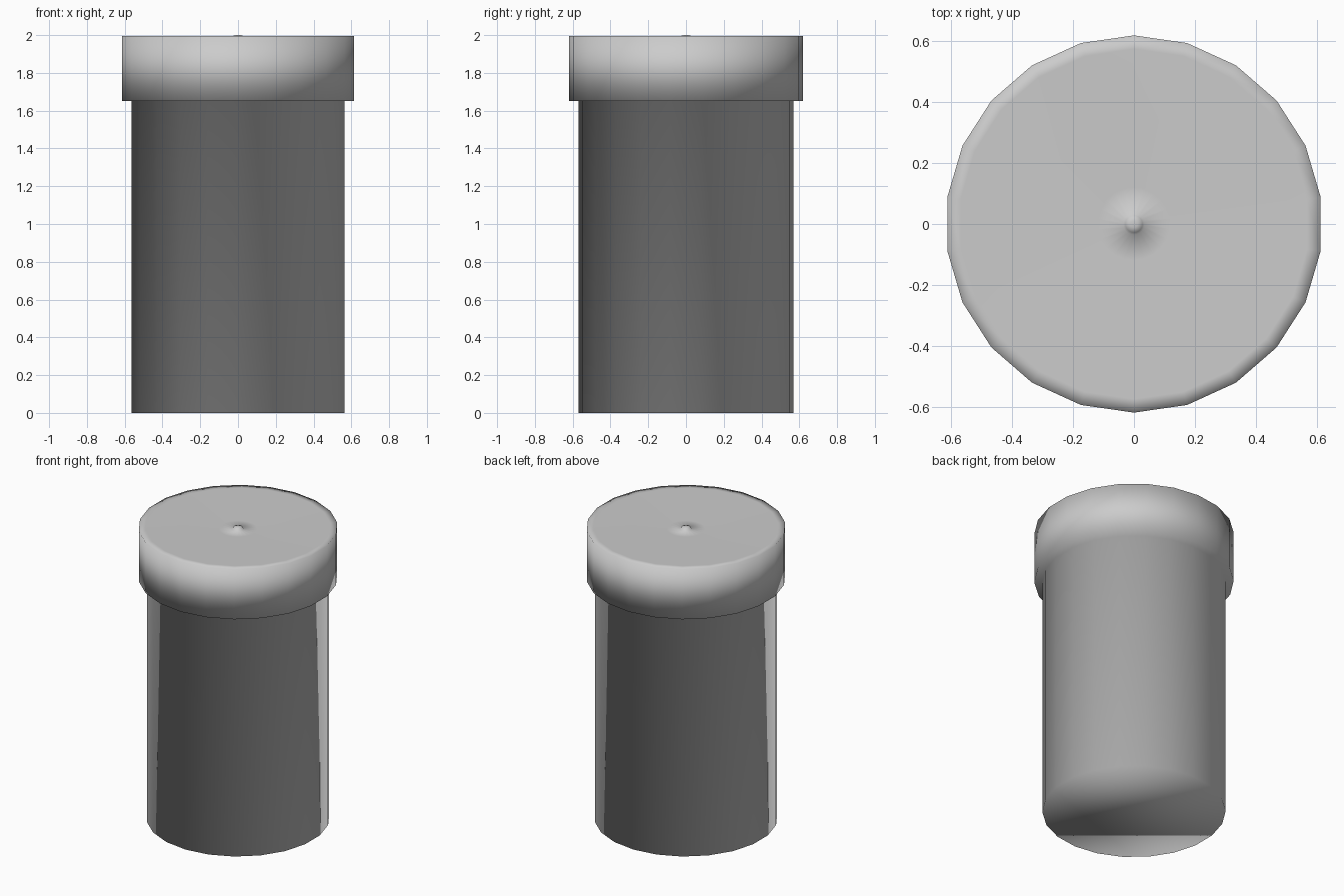
import bpy, bmesh, math

if "Cube" in bpy.data.objects:
    bpy.data.objects.remove(bpy.data.objects["Cube"])

SIDES = 22


def lathe(name, profile):
    """Revolve (radius, z) points, listed bottom to top, into a capped solid."""
    bm = bmesh.new()
    rings = []
    for r, z in profile:
        ring = []
        for i in range(SIDES):
            a = math.pi / 2 + 2 * math.pi * i / SIDES
            ring.append(bm.verts.new((r * math.cos(a), r * math.sin(a), z)))
        rings.append(ring)
    for low, high in zip(rings, rings[1:]):
        for i in range(SIDES):
            j = (i + 1) % SIDES
            bm.faces.new((low[i], low[j], high[j], high[i]))
    bm.faces.new(rings[0][::-1])
    bm.faces.new(rings[-1])
    for face in bm.faces:
        face.smooth = True
    mesh = bpy.data.meshes.new(name)
    bm.to_mesh(mesh)
    bm.free()
    obj = bpy.data.objects.new(name, mesh)
    bpy.context.collection.objects.link(obj)
    return obj


# Container: straight body, overhanging lid, slightly dished top with a tiny nub
lathe("lidded_container", [
    (0.57, 0.0),
    (0.57, 1.65),
    (0.62, 1.65),
    (0.62, 1.995),
    (0.575, 1.995),
    (0.12, 1.982),
    (0.035, 1.982),
    (0.028, 1.995),
    (0.012, 2.0),
])
